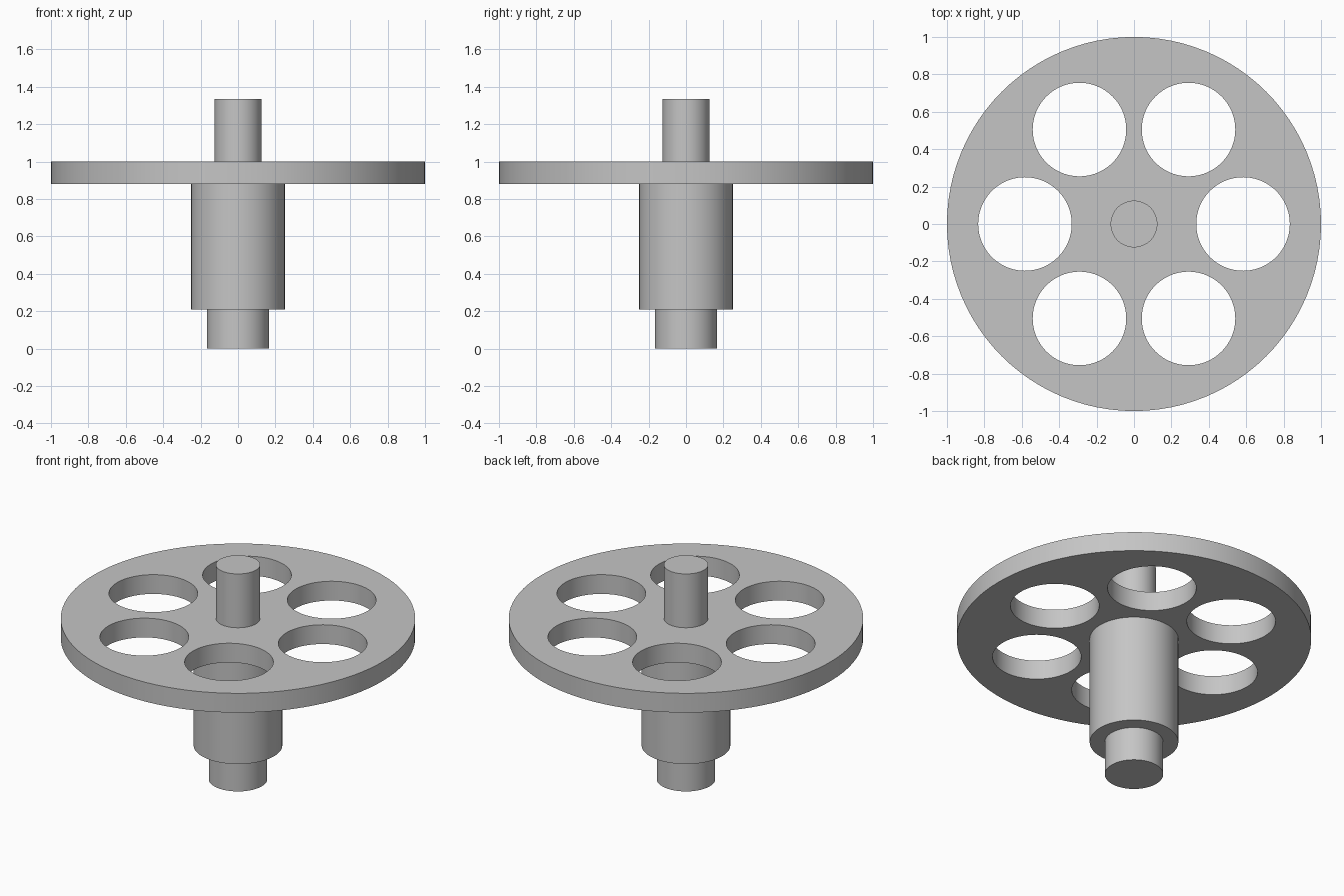
import bpy
import math

cube = bpy.data.objects.get("Cube")
if cube:
    bpy.data.objects.remove(cube, do_unlink=True)

SIDES = 96
HOLES = 6
HOLE_RADIUS = 0.25
HOLE_RING = 0.583

# Plain grey metal
grey = bpy.data.materials.new("grey_metal")
grey.use_nodes = True
colour = (0.56, 0.56, 0.56, 1)
grey.diffuse_color = colour
grey.node_tree.nodes["Principled BSDF"].inputs["Base Color"].default_value = colour


def activate(obj):
    bpy.ops.object.select_all(action="DESELECT")
    obj.select_set(True)
    bpy.context.view_layer.objects.active = obj


def cylinder(name, radius, bottom, top, x=0, y=0):
    bpy.ops.mesh.primitive_cylinder_add(
        vertices=SIDES, radius=radius, depth=top - bottom,
        location=(x, y, (bottom + top) / 2))
    obj = bpy.context.object
    obj.name = name
    obj.data.materials.append(grey)
    return obj


def smooth(obj):
    activate(obj)
    bpy.ops.object.shade_smooth_by_angle(angle=math.radians(30))


# Stepped shaft below and spindle above the disc
for name, radius, bottom, top in (
        ("lower_shaft", 0.165, 0, 0.21),
        ("main_shaft", 0.25, 0.21, 0.88),
        ("upper_spindle", 0.125, 1.0, 1.335)):
    smooth(cylinder(name, radius, bottom, top))

# Disc with a ring of round holes
disc = cylinder("disc", 1, 0.88, 1.0)
for i in range(HOLES):
    angle = i * math.tau / HOLES
    cutter = cylinder("hole_cutter", HOLE_RADIUS, 0.8, 1.1,
                      HOLE_RING * math.cos(angle), HOLE_RING * math.sin(angle))
    cutter.hide_render = True
    cut = disc.modifiers.new("hole", "BOOLEAN")
    cut.operation = "DIFFERENCE"
    cut.solver = "EXACT"
    cut.object = cutter
    activate(disc)
    bpy.ops.object.modifier_apply(modifier=cut.name)
    bpy.data.objects.remove(cutter, do_unlink=True)
smooth(disc)
